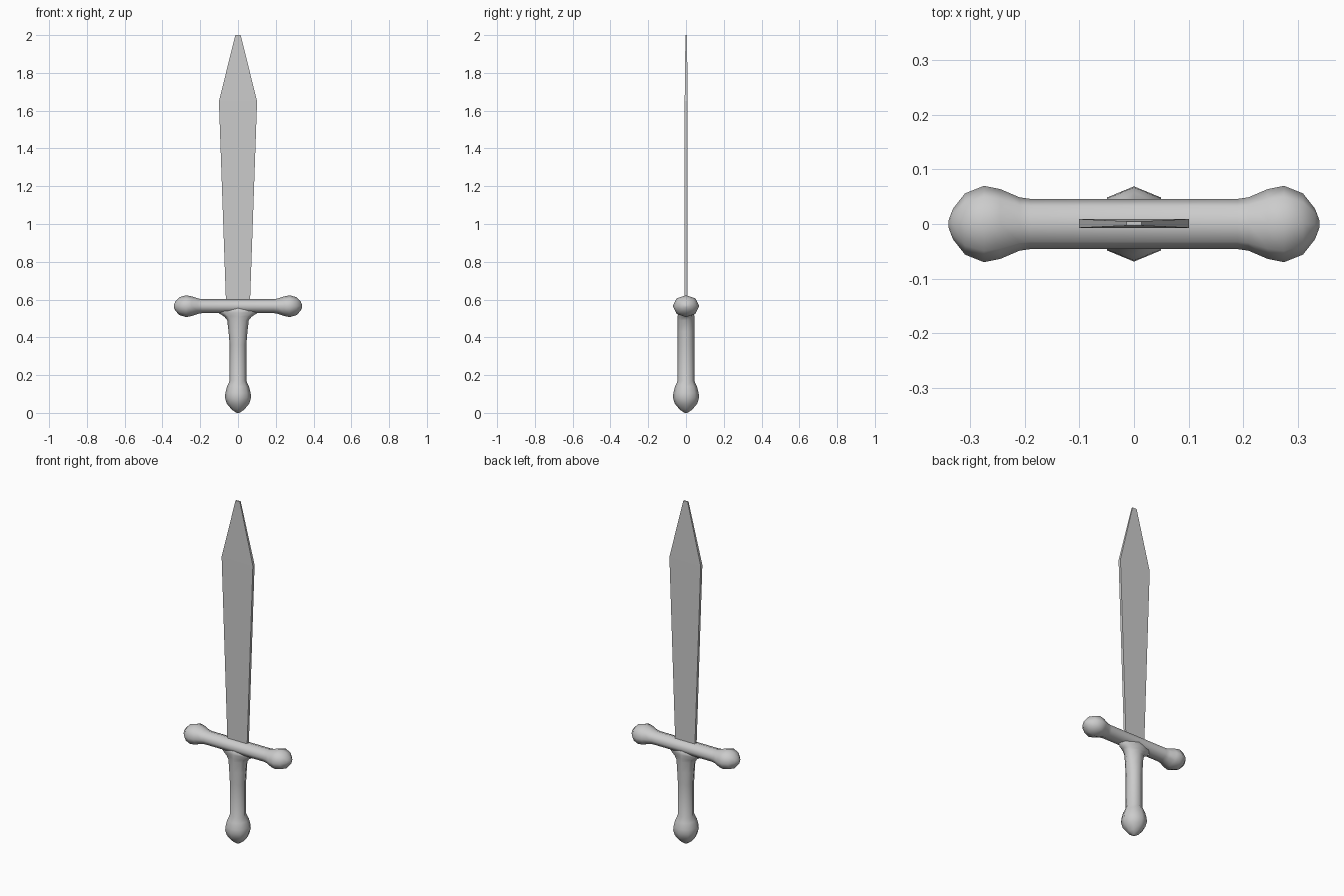
import bpy, bmesh, math
from mathutils import Vector

if "Cube" in bpy.data.objects:
    bpy.data.objects.remove(bpy.data.objects["Cube"])

SIDES = 8


def finish(name, bm, smooth):
    bmesh.ops.recalc_face_normals(bm, faces=bm.faces)
    for f in bm.faces:
        f.smooth = smooth
    mesh = bpy.data.meshes.new(name)
    bm.to_mesh(mesh)
    bm.free()
    ob = bpy.data.objects.new(name, mesh)
    bpy.context.collection.objects.link(ob)
    return ob


def loft(name, rings, smooth):
    """Bridge successive rings of points and cap both ends."""
    bm = bmesh.new()
    loops = [[bm.verts.new(p) for p in ring] for ring in rings]
    n = len(loops[0])
    for a, b in zip(loops, loops[1:]):
        for i in range(n):
            j = (i + 1) % n
            bm.faces.new((a[i], a[j], b[j], b[i]))
    bm.faces.new(loops[0])
    bm.faces.new(loops[-1])
    return finish(name, bm, smooth)


def circle():
    for i in range(SIDES):
        t = 2 * math.pi * i / SIDES
        yield math.cos(t), math.sin(t)


# Grip with pommel and a flare under the guard: (z, x radius, y radius)
grip = [(0.0, .008, .008), (.018, .034, .034), (.05, .06, .06),
        (.08, .069, .069), (.105, .067, .067), (.14, .058, .058),
        (.17, .044, .044), (.36, .044, .044), (.43, .050, .044),
        (.49, .057, .044), (.51, .073, .044), (.53, .105, .043),
        (.56, .115, .040)]
loft("grip", [[Vector((rx * c, ry * s, z)) for c, s in circle()]
              for z, rx, ry in grip], True)

# Crossguard, mirrored along x: (x, y radius, z radius)
half = [(.19, .046, .037), (.21, .049, .040), (.245, .064, .052),
        (.275, .070, .058), (.31, .056, .047), (.332, .028, .024),
        (.34, .007, .006)]
guard = [(-x, ry, rz) for x, ry, rz in reversed(half)] + half
loft("crossguard", [[Vector((x, ry * c, .565 + rz * s)) for c, s in circle()]
                    for x, ry, rz in guard], True)

# Flat blade widening towards the point: (z, half width, half thickness)
blade = [(.57, .063, .008), (1.65, .101, .008), (2.0, .014, .004)]
loft("blade", [[Vector((sx * w, sy * t + .001, z)) for sx, sy in
                ((-1, -1), (1, -1), (1, 1), (-1, 1))]
               for z, w, t in blade], False)
